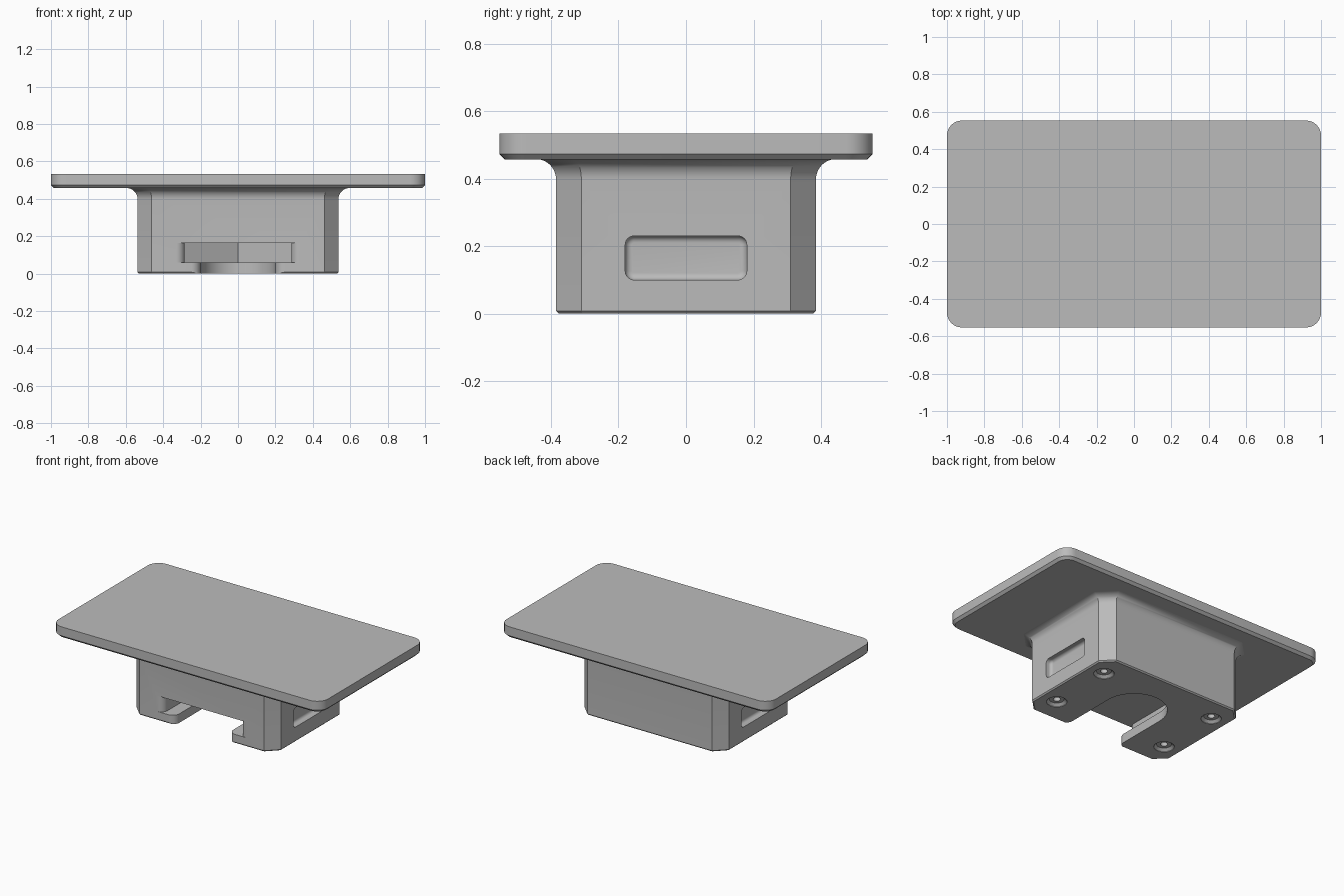
import bpy, bmesh, math
from math import sin, cos, pi

if "Cube" in bpy.data.objects:
    bpy.data.objects.remove(bpy.data.objects["Cube"])

grey = bpy.data.materials.new("plain grey")
grey.diffuse_color = (0.5, 0.5, 0.5, 1)
grey.use_nodes = True
grey.node_tree.nodes["Principled BSDF"].inputs["Base Color"].default_value = grey.diffuse_color


def loft(name, rings):
    """Closed solid through a list of matching point rings."""
    bm = bmesh.new()
    loops = [[bm.verts.new(p) for p in ring] for ring in rings]
    n = len(loops[0])
    for a, b in zip(loops, loops[1:]):
        for i in range(n):
            j = (i + 1) % n
            bm.faces.new((a[i], a[j], b[j], b[i]))
    bm.faces.new(loops[0][::-1])
    bm.faces.new(loops[-1])
    bmesh.ops.recalc_face_normals(bm, faces=bm.faces)
    me = bpy.data.meshes.new(name)
    bm.to_mesh(me)
    bm.free()
    me.materials.append(grey)
    ob = bpy.data.objects.new(name, me)
    bpy.context.collection.objects.link(ob)
    return ob


def flat(pts, z):
    return [(x, y, z) for x, y in pts]


def arc(cx, cy, r, a0, a1, n):
    return [(cx + r * cos(a0 + (a1 - a0) * i / n),
             cy + r * sin(a0 + (a1 - a0) * i / n)) for i in range(n + 1)]


def rounded_rect(hx, hy, r, n=8):
    pts = []
    for k, (sx, sy) in enumerate(((1, 1), (-1, 1), (-1, -1), (1, -1))):
        pts += arc(sx * (hx - r), sy * (hy - r), r, k * pi / 2, (k + 1) * pi / 2, n)
    return pts


def octagon(d):
    """Base outline with cut corners, offset outwards by d."""
    x, y, c = 0.537 + d, 0.385 + d, 0.075 + d * (2 - math.sqrt(2))
    return [(x, y - c), (x - c, y), (c - x, y), (-x, y - c),
            (-x, c - y), (c - x, -y), (x - c, -y), (x, c - y)]


def slot(back, w, r):
    """Slot outline: right half of the back end, then a flared front mouth, mirrored."""
    half = back + arc(w + r, -0.385 + r, r, pi, 1.5 * pi, 8) + [(w + r, -0.5)]
    return half + [(-x, y) for x, y in reversed(half) if x > 1e-6]


def cut(target, cutter):
    cutter.hide_render = True
    mod = target.modifiers.new("cut", 'BOOLEAN')
    mod.operation = 'DIFFERENCE'
    mod.solver = 'EXACT'
    mod.object = cutter
    bpy.context.view_layer.objects.active = target
    bpy.ops.object.modifier_apply(modifier=mod.name)
    bpy.data.objects.remove(cutter)


def smooth(ob):
    bpy.ops.object.select_all(action='DESELECT')
    ob.select_set(True)
    bpy.context.view_layer.objects.active = ob
    bpy.ops.object.shade_smooth_by_angle(angle=math.radians(30))


# Top plate with a chamfered lower edge
plate = loft("top_plate", [flat(rounded_rect(1 + d, 0.553 + d, 0.08 + d), z)
                           for d, z in ((-0.016, 0.457), (0, 0.473), (0, 0.533))])

# Base block: small bottom chamfer, concave fillet under the plate
R = 0.06
profile = [(-0.008, 0), (0, 0.008)]
profile += [(R * (1 - cos(t)), 0.398 + R * sin(t))
            for t in (i * pi / 20 for i in range(11))]
base = loft("base_block", [flat(octagon(d), z) for d, z in profile])

# Stepped slot open to the front: wide pointed channel above a narrow round one
wide = slot([(0, 0.329), (0.285, 0.165)], 0.285, 0.045)
narrow = slot(arc(0, 0, 0.2, pi / 2, 0, 16), 0.2, 0.05)
cut(base, loft("wide_channel", [flat(wide, z) for z in (0.06, 0.165)]))
cut(base, loft("narrow_channel", [flat(narrow, z) for z in (-0.1, 0.08)]))

# Grip recesses on both ends, with rounded floor edges
for s in (1, -1):
    steps = [(0, 0.6), (0, 0.517)]
    steps += [(0.02 * (1 - cos(t)), 0.517 - 0.02 * sin(t))
              for t in (i * pi / 12 for i in range(1, 7))]
    cut(base, loft("grip_recess", [
        [(s * x, y, 0.165 + z) for y, z in
         rounded_rect(0.18 - d, 0.065 - d, 0.026 - d)] for d, x in steps]))

# Countersunk screw holes underneath
for sx in (1, -1):
    for sy in (1, -1):
        cut(base, loft("screw_hole", [
            flat(arc(sx * 0.42, sy * 0.22, r, 0, 2 * pi, 24)[:-1], z)
            for r, z in ((0.062, -0.05), (0.062, 0.003), (0.045, 0.018),
                         (0.022, 0.018), (0.022, 0.055))]))

for ob in (plate, base):
    smooth(ob)
